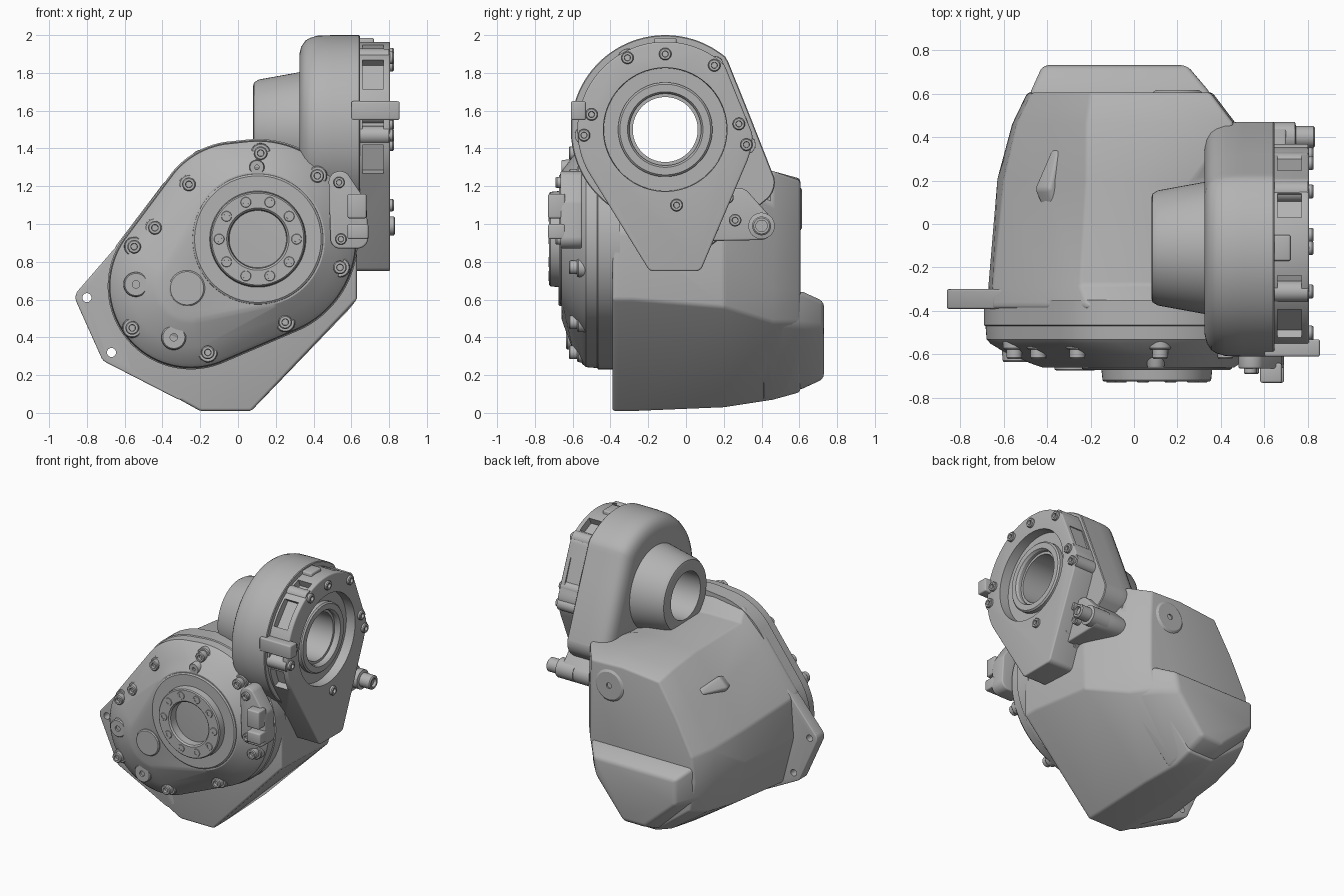
import bpy, bmesh, math
from mathutils import Matrix, Vector

cube = bpy.data.objects.get("Cube")
if cube:
    bpy.data.objects.remove(cube, do_unlink=True)

grey = bpy.data.materials.new("cast_grey")
grey.use_nodes = True
grey.diffuse_color = (0.45, 0.45, 0.45, 1)
grey.node_tree.nodes["Principled BSDF"].inputs["Base Color"].default_value = (0.45, 0.45, 0.45, 1)
parts = []


def loft(name, axis, sections, bevel=0):
    """Skin a list of (offset along axis, outline) with closed ends."""
    bm = bmesh.new()
    rings = []
    for t, pts in sections:
        place = (lambda u, v: (t, u, v)) if axis == "x" else (lambda u, v: (u, t, v))
        rings.append([bm.verts.new(place(u, v)) for u, v in pts])
    n = len(rings[0])
    for a, b in zip(rings, rings[1:]):
        for i in range(n):
            j = (i + 1) % n
            bm.faces.new((a[i], a[j], b[j], b[i]))
    bm.faces.new(rings[0])
    bm.faces.new(rings[-1])
    bmesh.ops.recalc_face_normals(bm, faces=bm.faces)
    mesh = bpy.data.meshes.new(name)
    bm.to_mesh(mesh)
    bm.free()
    mesh.materials.append(grey)
    ob = bpy.data.objects.new(name, mesh)
    bpy.context.collection.objects.link(ob)
    if bevel:
        mod = ob.modifiers.new("Bevel", "BEVEL")
        mod.width, mod.segments, mod.limit_method = bevel, 3, "ANGLE"
        mod.angle_limit = math.radians(20)
    parts.append(ob)
    return ob


def hull(circles, n=72):
    """Outline wrapped around several (u, v, radius) circles."""
    out = []
    for i in range(n):
        a = math.tau * (i + 0.5) / n
        c, s = math.cos(a), math.sin(a)
        u, v, r = max(circles, key=lambda k: k[0] * c + k[1] * s + k[2])
        out.append((u + r * c, v + r * s))
    return out


def flattened(outline, limit):
    """Press an outline against the slanted rear side of the tower."""
    nu, nv = .927, .375
    over = [max(0, nu * u + nv * v - limit) for u, v in outline]
    return [(u - nu * o, v - nv * o) for (u, v), o in zip(outline, over)]


def turned(name, axis, centre, profile, n=64):
    """Turned part from (radius, offset) steps."""
    return loft(name, axis, [(t, hull([(*centre, r)], n)) for r, t in profile])


def cap_screw(name, axis, centre, base, tip, r=0.036):
    d = 1 if tip > base else -1
    turned(name, axis, centre, [(r, base), (r, tip - d * 0.006), (r * 0.85, tip),
                                (r * 0.5, tip), (r * 0.45, tip - d * 0.02)], 20)


def box(name, lo, hi, bevel=0.01):
    outline = [(lo[0], lo[2]), (hi[0], lo[2]), (hi[0], hi[2]), (lo[0], hi[2])]
    return loft(name, "y", [(lo[1], outline), (hi[1], outline)], bevel)


def cut(ob, cutter):
    mod = ob.modifiers.new("Cut", "BOOLEAN")
    mod.operation, mod.solver, mod.object = "DIFFERENCE", "EXACT", cutter


# Main housing, tapering to the rear
front = [(-.2, .01), (.07, .01), (.63, .6), (.63, .95), (.5, 1.25), (.27, 1.41),
         (.02, 1.43), (-.22, 1.39), (-.4, 1.21), (-.65, .88), (-.67, .58), (-.58, .22)]
neck = [(-.2, .01), (.07, .01), (.63, .6), (.63, .95), (.55, 1.2), (.27, 1.3),
        (.02, 1.32), (-.25, 1.32), (-.41, 1.17), (-.65, .86), (-.67, .58), (-.58, .23)]
middle = [(-.2, .03), (.07, .03), (.6, .56), (.61, .9), (.57, 1.22), (.27, 1.3),
          (.02, 1.31), (-.22, 1.29), (-.41, 1.06), (-.6, .8), (-.63, .57), (-.55, .26)]
rear = [(-.2, .07), (.02, .07), (.43, .48), (.47, .65), (.47, 1.1), (.46, 1.28),
        (.15, 1.28), (-.22, 1.26), (-.38, 1.02), (-.54, .75), (-.56, .55), (-.5, .28)]
end = [(-.18, .11), (.02, .11), (.33, .48), (.36, .65), (.36, 1.0), (.35, 1.23),
       (.1, 1.24), (-.2, 1.21), (-.34, .98), (-.47, .72), (-.49, .54), (-.45, .32)]
loft("main_housing", "y", [(-.39, front), (-.36, front), (-.28, neck), (.2, middle),
                           (.46, rear), (.605, end)], 0.022)

# Stepped bulge low on the rear
loft("rear_bulge", "y", [
    (.4, [(-.2, .06), (.04, .06), (.45, .48), (.48, .66), (-.53, .66), (-.55, .4)]),
    (.62, [(-.19, .13), (.02, .13), (.32, .46), (.34, .64), (-.47, .64), (-.47, .4)]),
    (.73, [(-.17, .18), (.01, .18), (.22, .45), (.25, .59), (-.42, .59), (-.42, .4)])], 0.025)
turned("rear_round_pad", "y", (.2, 1.08), [(.12, .55), (.115, .605), (.1, .615), (.02, .615), (.02, .6)], 40)
hump = loft("side_hump", "y", [(-.18, [(-.02, -.06), (.03, -.06), (.03, -.03), (-.02, -.03)]),
                               (.0, [(-.07, -.06), (.07, -.06), (.05, .04), (-.05, .05)]),
                               (.18, [(.0, -.06), (.05, -.06), (.05, -.01), (.0, -.01)])], 0.015)
hump.matrix_world = Matrix.Translation(Vector((-.39, .16, 1.07))) @ Matrix.Rotation(math.radians(-50), 4, "Y")

# Mounting ears
ear = loft("mounting_ears", "y", [(t, hull([(-.8, .61, .06), (-.67, .32, .06), (-.3, .13, .06),
                                            (-.57, .875, .06)])) for t in (-.39, -.3)], 0.008)
cutters = []
for c in ((-.8, .61), (-.67, .32)):
    collar = turned("ear_collar", "y", c, [(.05, -.38), (.045, -.4), (.024, -.4), (.024, -.285),
                                           (.045, -.285), (.05, -.3)], 28)
    hole = turned("ear_hole_cutter", "y", c, [(.024, -.6), (.024, 0)], 28)
    cutters.append(hole)
    cut(ear, hole)
    cut(collar, hole)

# Egg shaped front cover
HUB = (.105, .92)
cover = []
for t, r1, r2, r3 in ((-.35, .53, .44, .45), (-.465, .53, .44, .45), (-.47, .523, .433, .443),
                      (-.53, .518, .428, .438), (-.55, .5, .41, .42), (-.605, .43, .32, .3),
                      (-.65, .37, .2, .2), (-.66, .355, .17, .2)):
    cover.append((t, hull([(*HUB, r1), (-.25, .67, r2), (0, .99, r3)], 96)))
loft("front_cover", "y", cover)
turned("hub", "y", HUB, [(.36, -.55), (.345, -.665), (.335, -.672), (.255, -.672), (.25, -.718),
                         (.243, -.725), (.165, -.725), (.155, -.715), (.15, -.64)])
for i in range(10):
    a = math.tau * i / 10
    cap_screw("hub_screw", "y", (HUB[0] + .205 * math.cos(a), HUB[1] + .205 * math.sin(a)), -.7, -.728, .03)

# Cover screws on raised pads
for c in ((.12, 1.375), (.42, 1.255), (-.26, 1.21), (-.44, .98), (-.55, .88), (-.56, .45),
          (-.16, .32), (.25, .48), (.54, .77)):
    turned("screw_pad", "y", c, [(.055, -.5), (.052, -.57), (.047, -.576)], 28)
    cap_screw("cover_screw", "y", c, -.56, -.62)
for c, r, tip in (((-.54, .68), .065, -.635), ((-.34, .4), .065, -.635), ((-.285, .81), .06, -.65),
                  ((.1, 1.3), .04, -.66)):
    turned("plug_boss", "y", c, [(r * 1.1, -.5), (r, tip + .008), (r * .9, tip),
                                 (r * .3, tip), (r * .3, tip + .015)], 32)
turned("inspection_plug", "y", (-.27, .66), [(.095, -.55), (.095, -.668), (.088, -.674)], 40)

# Sensor bracket beside the hub
loft("sensor_bracket", "y", [(t, hull([(.54, 1.22, .06), (.62, 1.1, .06), (.63, .93, .06),
                                       (.54, .92, .05)])) for t in (-.55, -.665)], 0.01)
box("sensor_block", (.58, -.73, .92), (.69, -.64, 1.0))
box("sensor_block", (.58, -.73, 1.03), (.68, -.64, 1.16))
for c in ((.535, 1.22), (.545, .92)):
    cap_screw("bracket_screw", "y", c, -.65, -.69, .03)

# Output tower, its horn and neck plate
BORE = (-.11, 1.5)
tower = loft("output_tower", "x", [
    (x, flattened(hull([(*BORE, r), (.35, 1.22, r - .38), (0, 1.1, r - .25)], 96), .404 + r)) for x, r in (
        (.325, .4), (.335, .44), (.355, .47), (.38, .485), (.42, .497), (.5, .5), (.64, .5), (.645, .495))])
horn = turned("bore_horn", "x", BORE, [(.23, .08), (.25, .085), (.265, .11), (.305, .33), (.34, .36), (.34, .45)])
plate = loft("neck_plate", "x", [
    (x, flattened(hull([(*BORE, .465), (-.17, .79, .04), (.05, .79, .04)], 96), .88)) for x in (.5, .805)], 0.01)
bore = turned("bore_cutter", "x", BORE, [(.172, .06), (.172, .735), (.325, .735), (.335, 1)])
cutters.append(bore)
for ob in (tower, horn, plate):
    cut(ob, bore)
seat = turned("bearing_seat", "x", BORE, [(.25, .7), (.25, .765), (.24, .775), (.2, .775), (.19, .76), (.19, .7)])
cut(seat, bore)

# Pockets cut round the plate rim, leaving ribs
for deg, wide in ((20, .2), (65, .12), (112, .1), (140, .2), (172, .14), (200, .16)):
    a = math.radians(deg)
    pocket = box("pocket_cutter", (.66, -wide / 2, -.06), (.77, wide / 2, .1), 0)
    pocket.matrix_world = (Matrix.Translation(Vector((0, BORE[0] + .47 * math.cos(a), BORE[1] + .47 * math.sin(a))))
                           @ Matrix.Rotation(a - math.pi / 2, 4, "X"))
    cutters.append(pocket)
    cut(plate, pocket)

# Side lug, fin and tower screws
loft("side_lug", "x", [(x, hull([(.39, .99, .075), (.14, .98, .07), (.28, 1.12, .07)]))
                       for x in (.45, .7)], 0.01)
turned("lug_bolt", "x", (.4, .99), [(.07, .6), (.07, .74), (.05, .745), (.05, .825), (.042, .832),
                                    (.03, .832), (.03, .81)], 28)
box("rim_fin", (.6, -.61, 1.55), (.855, -.53, 1.65))
box("top_lug", (.62, -.17, 1.85), (.72, -.05, 1.985))
for c in ((-.31, 1.88), (-.11, 1.9), (.15, 1.84), (-.5, 1.58), (-.54, 1.47), (.28, 1.53), (.32, 1.42)):
    turned("rim_boss", "x", c, [(.05, .55), (.048, .8)], 24)
    cap_screw("rim_screw", "x", c, .78, .825, .033)
cap_screw("neck_screw", "x", (-.05, 1.1), .78, .825, .033)
for c in ((.22, 1.14), (.14, .98), (.26, 1.02)):
    cap_screw("lug_screw", "x", c, .68, .74, .033)

# Bake the modifiers, drop the cutters and shade
solid = [ob for ob in parts if ob not in cutters]
bpy.context.view_layer.update()
graph = bpy.context.evaluated_depsgraph_get()
baked = [(ob, bpy.data.meshes.new_from_object(ob.evaluated_get(graph))) for ob in solid]
for ob, mesh in baked:
    ob.modifiers.clear()
    ob.data = mesh
for ob in cutters:
    bpy.data.objects.remove(ob, do_unlink=True)
bpy.ops.object.select_all(action="DESELECT")
for ob in solid:
    ob.select_set(True)
bpy.context.view_layer.objects.active = solid[0]
bpy.ops.object.shade_smooth_by_angle(angle=math.radians(32))
